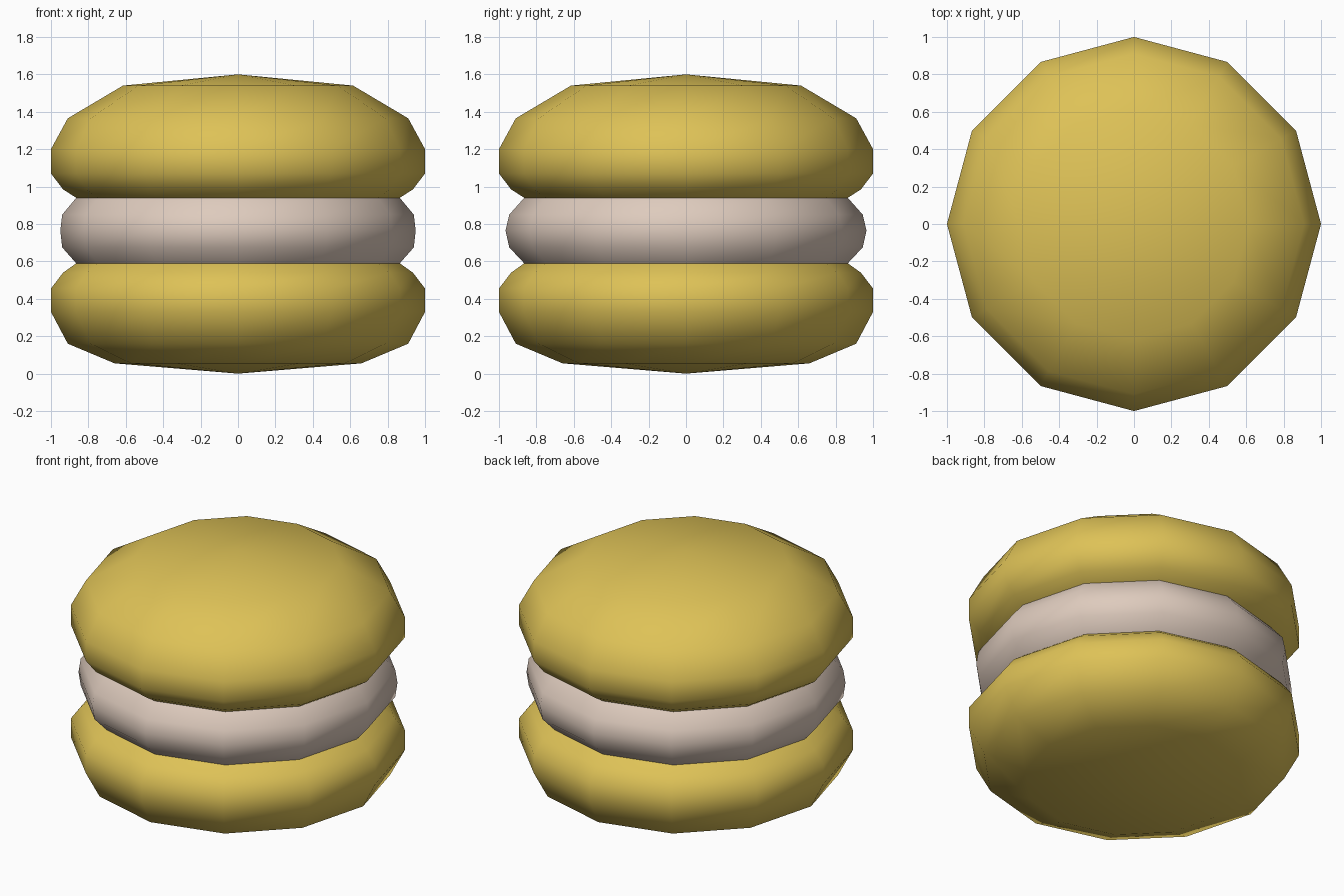
import bpy, bmesh, math

if "Cube" in bpy.data.objects:
    bpy.data.objects.remove(bpy.data.objects["Cube"])

SIDES = 12


def material(name, rgb):
    m = bpy.data.materials.new(name)
    m.diffuse_color = (*rgb, 1)
    m.use_nodes = True
    m.node_tree.nodes["Principled BSDF"].inputs["Base Color"].default_value = m.diffuse_color
    return m


def lathe(name, profile, mat):
    """Closed smooth 12-sided solid from (radius x, radius y, z) rings, bottom to top.
    A radius of 0 gives a pole; other ends are capped flat."""
    bm = bmesh.new()
    rings = []
    for rx, ry, z in profile:
        if rx == 0:
            rings.append([bm.verts.new((0, 0, z))] * SIDES)
        else:
            rings.append([bm.verts.new((rx * math.cos(a), ry * math.sin(a), z))
                          for a in (2 * math.pi * i / SIDES for i in range(SIDES))])
    for lo, hi in zip(rings, rings[1:]):
        for i in range(SIDES):
            j = (i + 1) % SIDES
            bm.faces.new(list(dict.fromkeys((lo[i], lo[j], hi[j], hi[i]))))
    for end in (rings[0], rings[-1]):
        if end[0] is not end[1]:
            bm.faces.new(end)
    bmesh.ops.recalc_face_normals(bm, faces=bm.faces)
    for f in bm.faces:
        f.smooth = len(f.verts) < SIDES
    # keep the flat caps from bending the shading of the sides
    for e in bm.edges:
        e.smooth = all(f.smooth for f in e.link_faces)
    mesh = bpy.data.meshes.new(name)
    bm.to_mesh(mesh)
    bm.free()
    mesh.materials.append(mat)
    ob = bpy.data.objects.new(name, mesh)
    bpy.context.collection.objects.link(ob)
    return ob


def round_rings(points):
    return [(r, r, z) for r, z in points]


yellow = material("lemon yellow", (0.73, 0.54, 0.095))
cream = material("pale cream", (0.73, 0.597, 0.51))

# Bottom shell: shallow dome, pole down
lathe("bottom_shell", round_rings([
    (0, 0), (0.66, 0.055), (0.91, 0.16), (1.0, 0.33), (1.0, 0.455),
    (0.935, 0.54), (0.865, 0.59)]), yellow)

# Filling disc with a bulging rim
lathe("filling", [
    (0.865, 0.865, 0.59), (0.94, 0.945, 0.675), (0.95, 0.965, 0.765),
    (0.94, 0.945, 0.85), (0.865, 0.865, 0.94)], cream)

# Top shell: taller dome, pole up
lathe("top_shell", round_rings([
    (0.865, 0.94), (0.935, 0.985), (1.0, 1.07), (1.0, 1.20),
    (0.91, 1.365), (0.615, 1.54), (0, 1.60)]), yellow)
